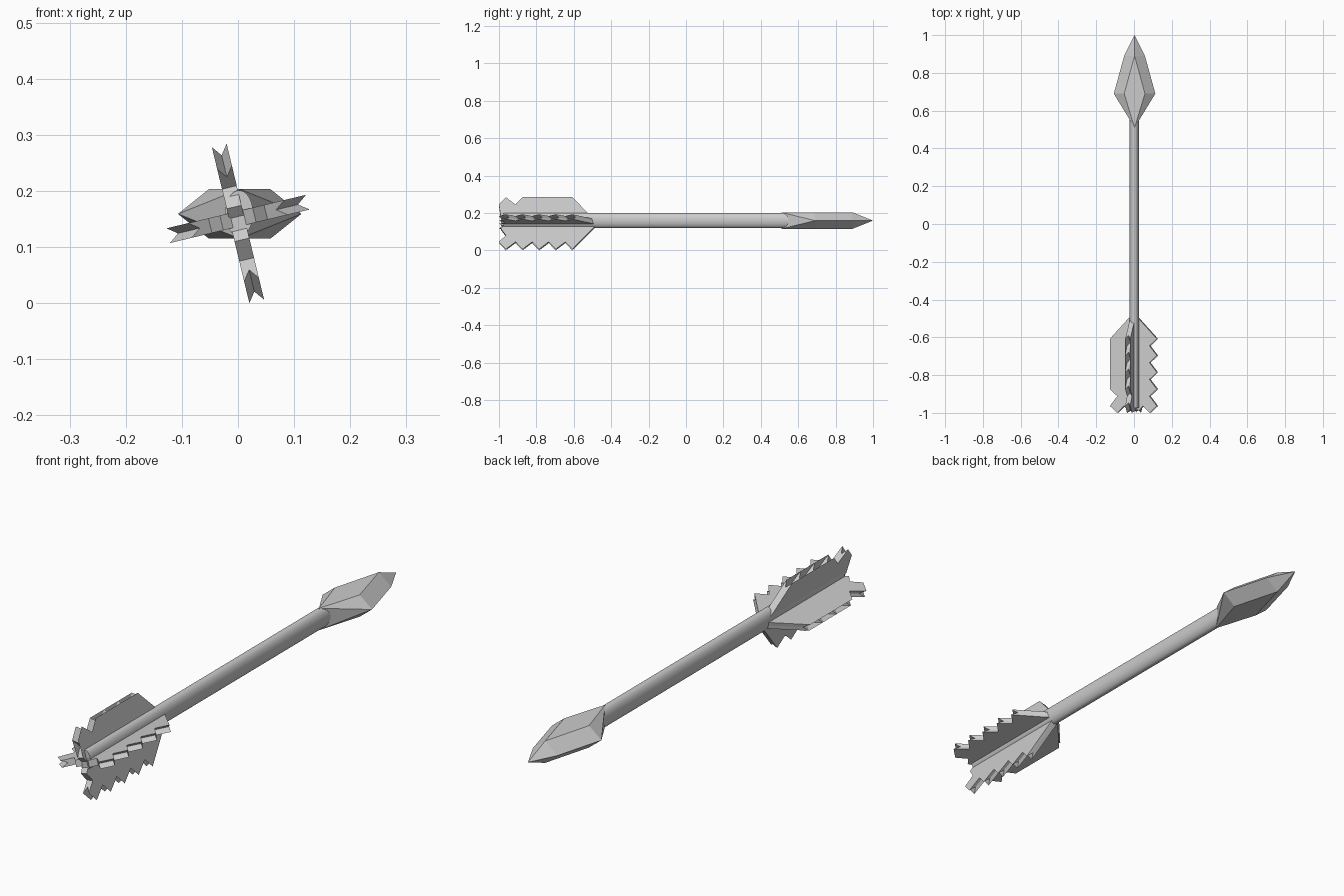
import bpy, bmesh, math
from mathutils import Vector

if "Cube" in bpy.data.objects:
    bpy.data.objects.remove(bpy.data.objects["Cube"])


def finish(name, bm):
    bmesh.ops.recalc_face_normals(bm, faces=bm.faces)
    mesh = bpy.data.meshes.new(name)
    bm.to_mesh(mesh)
    bm.free()
    ob = bpy.data.objects.new(name, mesh)
    bpy.context.collection.objects.link(ob)
    return ob


# Shaft: oval rod along y
Y0, Y1 = -0.975, 0.6
bpy.ops.mesh.primitive_cylinder_add(vertices=32, radius=1, depth=1,
                                    location=(0.002, (Y0 + Y1) / 2, 0.16),
                                    rotation=(math.pi / 2, 0, 0))
shaft = bpy.context.object
shaft.name = "shaft"
shaft.scale = (0.025, 0.041, Y1 - Y0)
bpy.ops.object.transform_apply(location=False, rotation=True, scale=True)
bpy.ops.object.shade_smooth_by_angle(angle=math.radians(40))

# Arrowhead: faceted hull with flat diamond faces above and below
bm = bmesh.new()
pts = [(0, 1.0, 0), (0, 0.51, 0)]
for s in (-1, 1):
    pts += [(s * 0.055, 0.89, 0), (s * 0.11, 0.69, 0)]
    pts += [(0, 0.89, s * 0.044), (0, 0.51, s * 0.044)]
    pts += [(k * 0.055, 0.69, s * 0.044) for k in (-1, 1)]
for x, y, z in pts:
    bm.verts.new((x + 0.003, y, z + 0.159))
bmesh.ops.convex_hull(bm, input=bm.verts)
bmesh.ops.dissolve_limit(bm, angle_limit=0.01, verts=bm.verts, edges=bm.edges)
finish("arrowhead", bm)


# Feather vane: saw-toothed slab whose tooth ends are forked by a V groove
def vane(name, angle, reach, centre_z, half=0.0135):
    prof = [(0.0, -0.995 + 0.525, False)]
    for i in range(5):
        y = -0.608 - i * 0.0888
        prof.append((reach, y, True))
        prof.append((reach - 0.04, y - 0.037, True))
    prof += [(reach - 0.077, -0.963, False), (0.03, -0.99, False),
             (0.0, -0.965, False)]
    out = Vector((math.cos(angle), 0, math.sin(angle)))
    nrm = Vector((-math.sin(angle), 0, math.cos(angle)))
    base = Vector((0, 0, centre_z))
    bm = bmesh.new()
    layers = []
    for k in (-1, 0, 1):
        row = []
        for r, y, groove in prof:
            d = 0.018 if groove and k == 0 else 0
            row.append(bm.verts.new(base + out * (r - d) + nrm * (half * k)
                                    + Vector((0, y + d, 0))))
        layers.append(row)
    n = len(prof)
    for a, b in zip(layers, layers[1:]):
        for i in range(n):
            j = (i + 1) % n
            bm.faces.new((a[i], a[j], b[j], b[i]))
    caps = [bm.faces.new(layers[0]), bm.faces.new(layers[2])]
    bmesh.ops.triangulate(bm, faces=caps)
    finish(name, bm)


for i, side in enumerate(("right", "top", "left", "bottom")):
    upright = i % 2 == 1
    vane("vane_" + side, math.radians(13.5 + 90 * i),
         0.143 if upright else 0.128, 0.142 if upright else 0.15)
